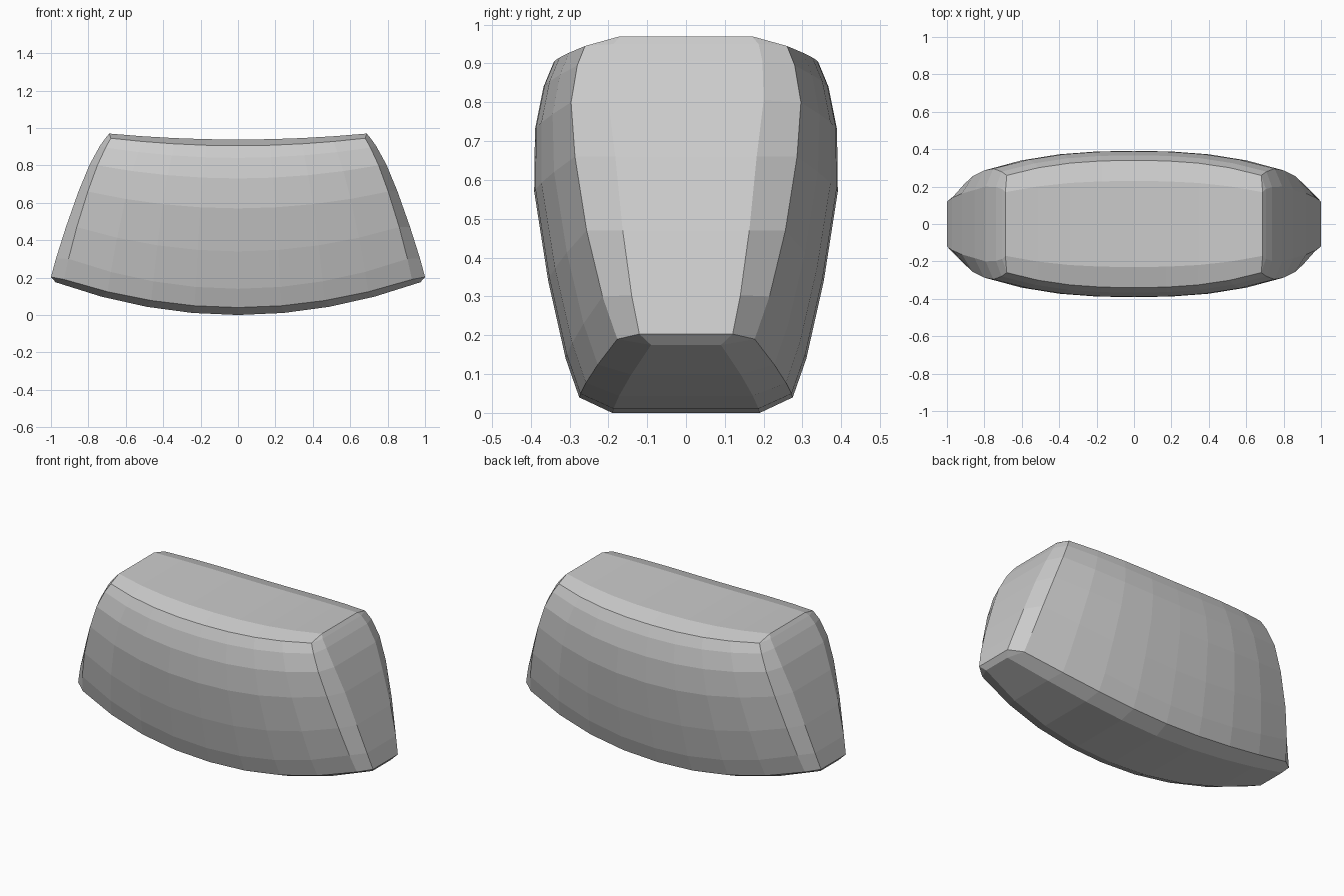
import bpy, bmesh

if "Cube" in bpy.data.objects:
    bpy.data.objects.remove(bpy.data.objects["Cube"])

# Half-sections from bottom to top:
# centre z, centre y, edge x, edge y, edge z, end x, end y, end z
ROWS = [
    (.000, .190, .975, .090, .175, .975, .090, .175),
    (.040, .275, .930, .177, .190, 1.00, .120, .203),
    (.140, .310, .906, .215, .300, .973, .140, .303),
    (.340, .355, .862, .256, .470, .920, .163, .470),
    (.570, .391, .803, .286, .660, .853, .182, .660),
    (.730, .389, .752, .296, .800, .793, .200, .805),
    (.840, .367, .708, .280, .895, .738, .197, .905),
    (.905, .340, .680, .260, .945, .705, .187, .950),
    (.938, .230, .688, .170, .970, .688, .170, .970),
]
STATIONS = [-1, -.75, -.5, -.25, 0, .25, .5, .75, 1]
N = len(STATIONS)


def section(row):
    """One bowed ring: front curve, right end, back curve, left end."""
    zc, yc, xe, ye, ze, xm, ym, zm = row
    ring = []
    for s in (1, -1):
        for u in STATIONS:
            a = abs(u)
            ring.append((s * xe * u, -s * (yc + (ye - yc) * a ** 2.5),
                         zc + (ze - zc) * a ** 2))
        ring += [(s * xm, -s * ym, zm), (s * xm, s * ym, zm)]
    return ring


bm = bmesh.new()
rings = [[bm.verts.new(p) for p in section(r)] for r in ROWS]
count = len(rings[0])

# Sides and softened rims
for low, high in zip(rings, rings[1:]):
    for i in range(count):
        j = (i + 1) % count
        bm.faces.new((low[i], low[j], high[j], high[i]))

# Bowed top and bottom panels
for ring in (rings[0], rings[-1]):
    back = ring[N + 2:2 * N + 2][::-1]
    for i in range(N - 1):
        bm.faces.new((ring[i], ring[i + 1], back[i + 1], back[i]))

bmesh.ops.remove_doubles(bm, verts=bm.verts, dist=1e-4)
bmesh.ops.recalc_face_normals(bm, faces=bm.faces)

mesh = bpy.data.meshes.new("curved_body")
bm.to_mesh(mesh)
bm.free()
body = bpy.data.objects.new("curved_body", mesh)
bpy.context.collection.objects.link(body)
